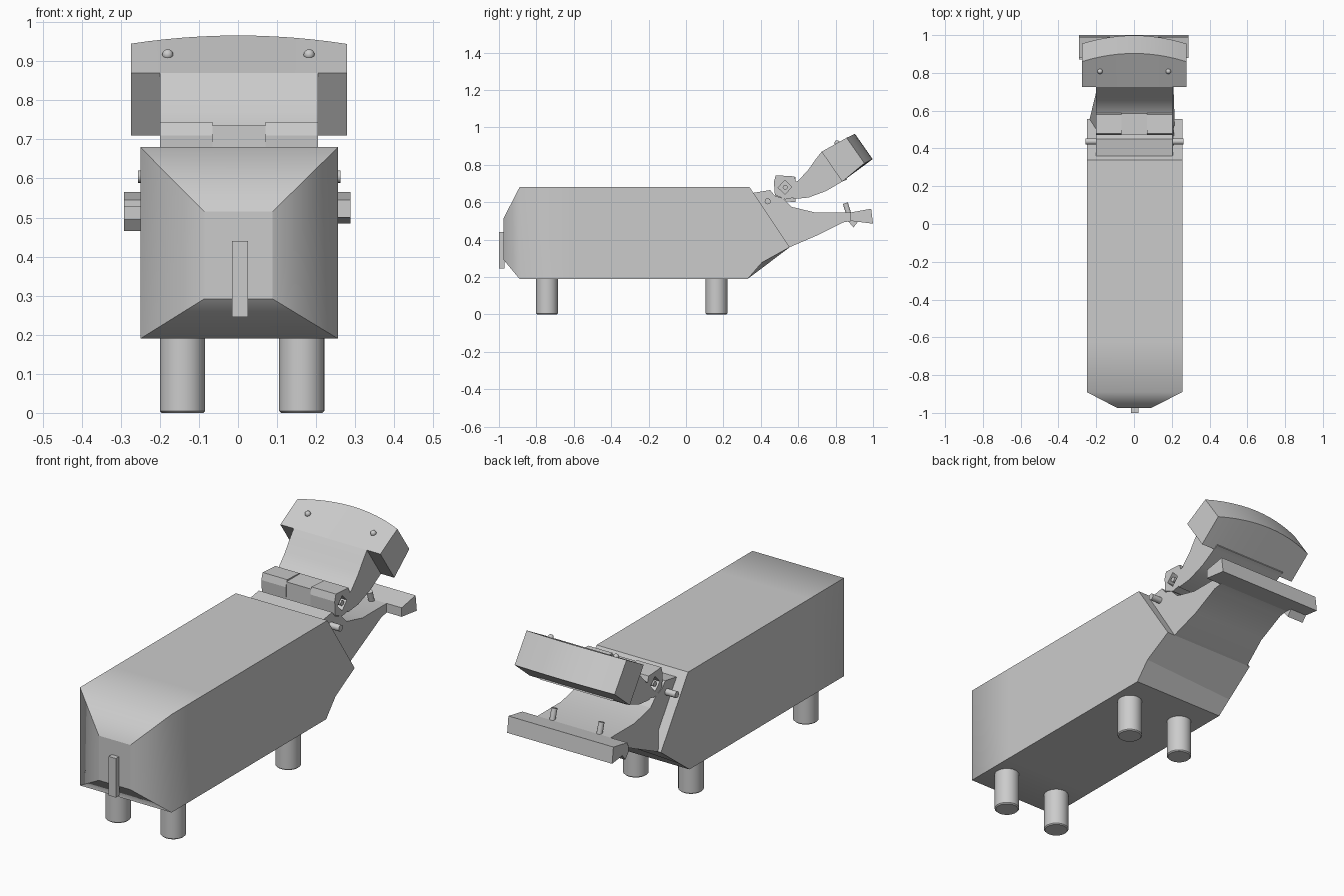
import bpy, bmesh, math
from mathutils import Vector

if "Cube" in bpy.data.objects:
    bpy.data.objects.remove(bpy.data.objects["Cube"])

GREY = (0.6, 0.6, 0.6, 1)
mat = bpy.data.materials.new("plain grey")
mat.use_nodes = True
mat.diffuse_color = GREY
mat.node_tree.nodes["Principled BSDF"].inputs["Base Color"].default_value = GREY


def finish(name, bm, angle=None):
    bmesh.ops.recalc_face_normals(bm, faces=bm.faces)
    mesh = bpy.data.meshes.new(name)
    bm.to_mesh(mesh)
    bm.free()
    mesh.materials.append(mat)
    ob = bpy.data.objects.new(name, mesh)
    bpy.context.collection.objects.link(ob)
    if angle:
        bpy.ops.object.select_all(action="DESELECT")
        ob.select_set(True)
        bpy.context.view_layer.objects.active = ob
        bpy.ops.object.shade_smooth_by_angle(angle=math.radians(angle))
    return ob


def loft(profile, xs, move=None):
    """Sweep a (y, z) profile along x; move adjusts each point."""
    bm = bmesh.new()
    rings = []
    for x in xs:
        pts = [Vector((x, y, z)) for y, z in profile]
        rings.append([bm.verts.new(move(p) if move else p) for p in pts])
    n = len(profile)
    for a, b in zip(rings, rings[1:]):
        for i in range(n):
            bm.faces.new((a[i], a[(i + 1) % n], b[(i + 1) % n], b[i]))
    bm.faces.new(rings[0])
    bm.faces.new(rings[-1][::-1])
    return bm


def cylinder(name, start, end, r, segs=24, bevel=0):
    start, end = Vector(start), Vector(end)
    axis = end - start
    bm = bmesh.new()
    bmesh.ops.create_cone(bm, cap_ends=True, segments=segs, radius1=r, radius2=r, depth=axis.length)
    if bevel:
        rim = [e for e in bm.edges if all(v.co.z < 0 for v in e.verts)]
        bmesh.ops.bevel(bm, geom=rim, offset=bevel, segments=1, affect="EDGES")
    bmesh.ops.rotate(bm, verts=bm.verts, matrix=axis.to_track_quat("Z", "Y").to_matrix())
    bmesh.ops.translate(bm, verts=bm.verts, vec=(start + end) / 2)
    return finish(name, bm, 40)


# body: long box with a slanted rear and a tapered nose
FRONT = -0.89
bm = loft([(FRONT, 0.19), (0.33, 0.19), (0.555, 0.36), (0.34, 0.68), (FRONT, 0.68)], (-0.25, 0.256))
for y in (-0.62, 0.405):
    bmesh.ops.bisect_plane(bm, geom=bm.verts[:] + bm.edges[:] + bm.faces[:],
                           plane_co=(0, y, 0), plane_no=(0, 1, 0))
for v in bm.verts:
    if abs(v.co.y - 0.405) < 0.01 and v.co.x > 0 and v.co.z < 0.4:
        v.co.z += 0.03
bmesh.ops.recalc_face_normals(bm, faces=bm.faces)
nose = min(bm.faces, key=lambda f: f.calc_center_median().y)
nose = bmesh.ops.extrude_discrete_faces(bm, faces=[nose])["faces"][0]
for v in nose.verts:
    v.co = (v.co.x * 0.345, -0.975, 0.515 if v.co.z > 0.4 else 0.292)
# only the ring where nose meets box, and the loop behind it, are blended
for f in bm.faces:
    f.smooth = True
for e in bm.edges:
    a, b = (v.co.y for v in e.verts)
    e.smooth = abs(a - b) < 0.001 and -0.9 < a < -0.5
finish("body", bm)

finish("front_tab", loft([(-1.0, 0.245), (-0.97, 0.245), (-0.97, 0.44), (-1.0, 0.44)], (-0.015, 0.025)))

# legs
for end, y in (("front", -0.743), ("rear", 0.163)):
    for side, x in (("right", -0.142), ("left", 0.163)):
        cylinder(f"{end}_{side}_leg", (x, y, 0), (x, y, 0.2), 0.058, 32, 0.005)


# lower jaw, flaring where its underside joins the body
def flare(p):
    if p.y > 0.5 and p.z < 0.4:
        p.x = -0.235 if p.x < 0 else 0.215
    return p


finish("lower_jaw", loft([(0.36, 0.65), (0.45, 0.665), (0.475, 0.635), (0.52, 0.62), (0.565, 0.575),
                          (0.69, 0.545), (0.89, 0.545), (0.89, 0.5), (0.84, 0.492), (0.70, 0.422),
                          (0.555, 0.36), (0.5, 0.44)], (-0.2, 0.205), flare), 25)
finish("jaw_plate", loft([(0.88, 0.545), (0.99, 0.565), (1.0, 0.485), (0.88, 0.5)], (-0.292, 0.288)))
finish("jaw_hook", loft([(0.87, 0.53), (0.94, 0.53), (0.93, 0.508), (0.895, 0.465), (0.87, 0.495)],
                        (-0.292, -0.2)))
for side, x in (("right", -0.13), ("left", 0.13)):
    cylinder(f"{side}_jaw_post", (x, 0.872, 0.53), (x, 0.852, 0.595), 0.014, 16)

# cross pin through the rear of the body
cylinder("cross_pin", (-0.256, 0.437, 0.605), (0.262, 0.437, 0.605), 0.016, 16)

# hinge knuckles with diamond holes and a thin axle
finish("middle_knuckle", loft([(0.475, 0.61), (0.475, 0.735), (0.585, 0.735), (0.585, 0.6)], (-0.065, 0.07)))
cut = finish("hole_cutter", loft([(0.492, 0.678), (0.53, 0.718), (0.565, 0.682), (0.53, 0.642)], (-0.3, 0.3)))
cut.hide_render = True
cut.hide_set(True)
for side, xs in (("right", (-0.2, -0.065)), ("left", (0.07, 0.205))):
    k = finish(f"{side}_knuckle", loft([(0.47, 0.71), (0.48, 0.744), (0.58, 0.738), (0.592, 0.70),
                                        (0.58, 0.625), (0.53, 0.615), (0.475, 0.64)], xs))
    m = k.modifiers.new("hole", "BOOLEAN")
    m.operation, m.object, m.solver = "DIFFERENCE", cut, "EXACT"
cylinder("hinge_axle", (-0.2, 0.53, 0.68), (0.205, 0.53, 0.68), 0.013, 12)

# curved upper jaw arm
finish("upper_jaw_arm", loft([(0.575, 0.705), (0.60, 0.715), (0.655, 0.775), (0.69, 0.825), (0.725, 0.87),
                              (0.78, 0.89), (0.86, 0.72), (0.835, 0.71), (0.75, 0.66), (0.655, 0.625),
                              (0.575, 0.617)], (-0.2, 0.205)), 30)


# wide upper head with a bowed rear end
def bow(p):
    if p.y > 0.88:
        t = (p.x / 0.275) ** 2
        p.y -= 0.043 * t
        p.z -= 0.021 * t
    return p


finish("upper_head", loft([(0.725, 0.87), (0.903, 0.966), (0.998, 0.83), (0.835, 0.71)],
                          [-0.274 + 0.553 * i / 12 for i in range(13)], bow), 25)
for side, x in (("right", -0.18), ("left", 0.182)):
    bm = bmesh.new()
    bmesh.ops.create_uvsphere(bm, u_segments=16, v_segments=10, radius=0.014)
    bmesh.ops.translate(bm, verts=bm.verts, vec=(x, 0.808, 0.917))
    finish(f"{side}_head_bump", bm, 60)
